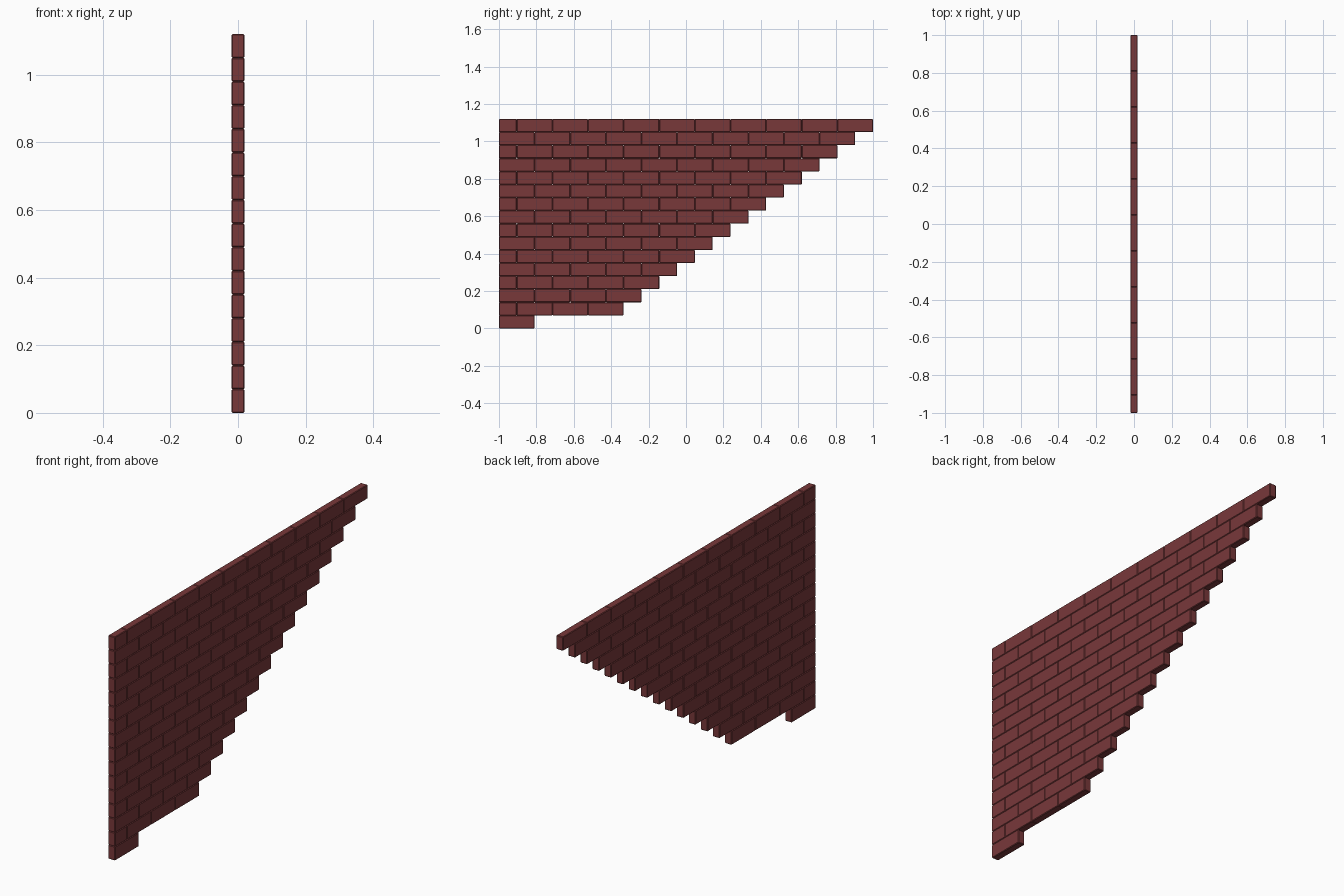
import bpy, bmesh

if "Cube" in bpy.data.objects:
    bpy.data.objects.remove(bpy.data.objects["Cube"])

ROWS = 16
ROW_H = 0.07
PITCH = 2 / 10.5      # full brick length
DEPTH = 0.038
BEVEL = 0.003

mat = bpy.data.materials.new("red_brick")
mat.diffuse_color = (0.19, 0.04, 0.042, 1)
mat.use_nodes = True
mat.node_tree.nodes["Principled BSDF"].inputs["Base Color"].default_value = mat.diffuse_color


def brick_mesh(name, length):
    # chamfered block, origin at its centre
    bm = bmesh.new()
    bmesh.ops.create_cube(bm, size=1)
    bmesh.ops.scale(bm, vec=(DEPTH, length, ROW_H), verts=bm.verts)
    bmesh.ops.bevel(bm, geom=bm.edges[:], offset=BEVEL, segments=1,
                    affect='EDGES', profile=0.5)
    me = bpy.data.meshes.new(name)
    bm.to_mesh(me)
    bm.free()
    me.materials.append(mat)
    return me


full = brick_mesh("full_brick", PITCH)
half = brick_mesh("half_brick", PITCH / 2)


def place(mesh, row, start, length):
    ob = bpy.data.objects.new(f"{mesh.name}_row_{row + 1}", mesh)
    ob.location = (0, start + length / 2, (row + 0.5) * ROW_H)
    bpy.context.collection.objects.link(ob)


# running-bond courses; each one steps out half a brick over the one below
for row in range(ROWS):
    y = -1.0
    if row % 2:
        place(half, row, y, PITCH / 2)
        y += PITCH / 2
    count = 1 if row == 0 else (row + 6) // 2
    for i in range(count):
        place(full, row, y + i * PITCH, PITCH)
